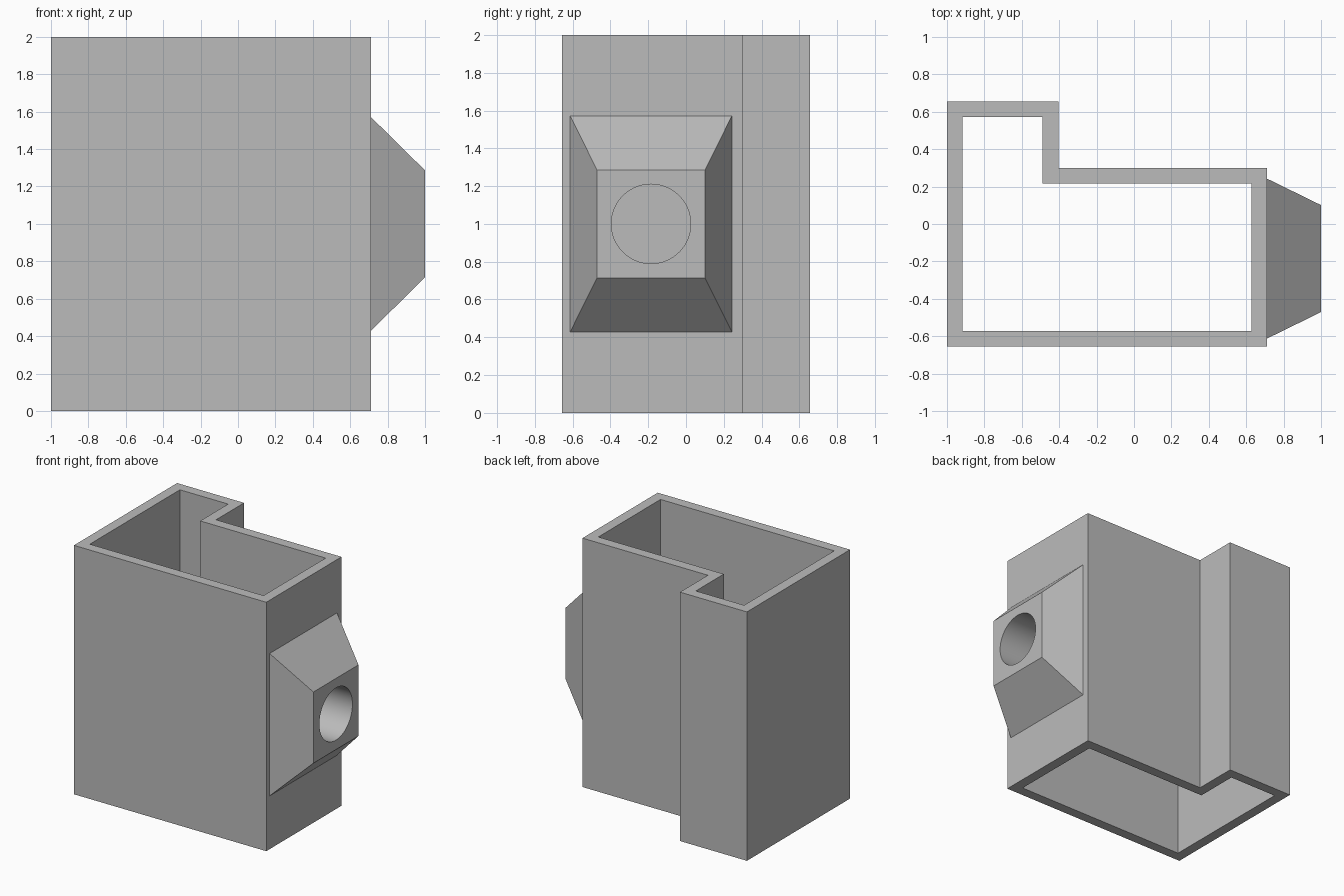
import bpy, bmesh, math
from mathutils import Vector

if "Cube" in bpy.data.objects:
    bpy.data.objects.remove(bpy.data.objects["Cube"], do_unlink=True)

grey = bpy.data.materials.new("plain_grey")
grey.use_nodes = True
grey.diffuse_color = (0.5, 0.5, 0.5, 1)
grey.node_tree.nodes["Principled BSDF"].inputs["Base Color"].default_value = (0.5, 0.5, 0.5, 1)

HEIGHT, WALL = 2.0, 0.083
SIDE_X, PORT_Y, PORT_Z = 0.71, -0.185, 1.0


def add_object(name, bm):
    bmesh.ops.recalc_face_normals(bm, faces=bm.faces)
    mesh = bpy.data.meshes.new(name)
    bm.to_mesh(mesh)
    bm.free()
    mesh.materials.append(grey)
    obj = bpy.data.objects.new(name, mesh)
    bpy.context.collection.objects.link(obj)
    return obj


def inset_outline(points, d):
    """Move each edge of a counter-clockwise outline inward by d."""
    result = []
    for i, p in enumerate(points):
        a = (p - points[i - 1]).normalized()
        b = (points[(i + 1) % len(points)] - p).normalized()
        result.append(p + d * (Vector((-a.y, a.x)) + Vector((-b.y, b.x))))
    return result


# Open stepped sleeve
outer = [Vector(p) for p in ((-1, -0.655), (SIDE_X, -0.655), (SIDE_X, 0.3),
                             (-0.405, 0.3), (-0.405, 0.655), (-1, 0.655))]
inner = inset_outline(outer, WALL)
bm = bmesh.new()
rings = [[bm.verts.new((p.x, p.y, z)) for p in line]
         for line, z in ((outer, 0), (outer, HEIGHT), (inner, HEIGHT), (inner, 0))]
for k, ring in enumerate(rings):
    following = rings[(k + 1) % 4]
    for i in range(len(ring)):
        j = (i + 1) % len(ring)
        bm.faces.new((ring[i], ring[j], following[j], following[i]))
sleeve = add_object("stepped_sleeve", bm)

# Tapered side port
bm = bmesh.new()
base, tip = [[bm.verts.new((x, PORT_Y + sy * hy, PORT_Z + sz * hz))
              for sy, sz in ((-1, -1), (1, -1), (1, 1), (-1, 1))]
             for x, hy, hz in ((SIDE_X, 0.428, 0.572), (1.0, 0.286, 0.286))]
bm.faces.new(base)
bm.faces.new(tip)
for i in range(4):
    j = (i + 1) % 4
    bm.faces.new((base[i], base[j], tip[j], tip[i]))
port = add_object("tapered_port", bm)

# Round bore through the port and the sleeve wall
bpy.ops.mesh.primitive_cylinder_add(vertices=64, radius=0.21, depth=0.8,
                                    location=(0.8, PORT_Y, PORT_Z),
                                    rotation=(0, math.pi / 2, 0))
cutter = bpy.context.object
cutter.name = "bore_cutter"
cutter.hide_render = True
cutter.data.materials.append(grey)

for obj in (sleeve, port):
    bpy.ops.object.select_all(action='DESELECT')
    obj.select_set(True)
    bpy.context.view_layer.objects.active = obj
    cut = obj.modifiers.new("bore", 'BOOLEAN')
    cut.operation = 'DIFFERENCE'
    cut.solver = 'EXACT'
    cut.object = cutter
    bpy.ops.object.modifier_apply(modifier=cut.name)
    bpy.ops.object.shade_smooth_by_angle(angle=math.radians(20))

bpy.data.objects.remove(cutter, do_unlink=True)
